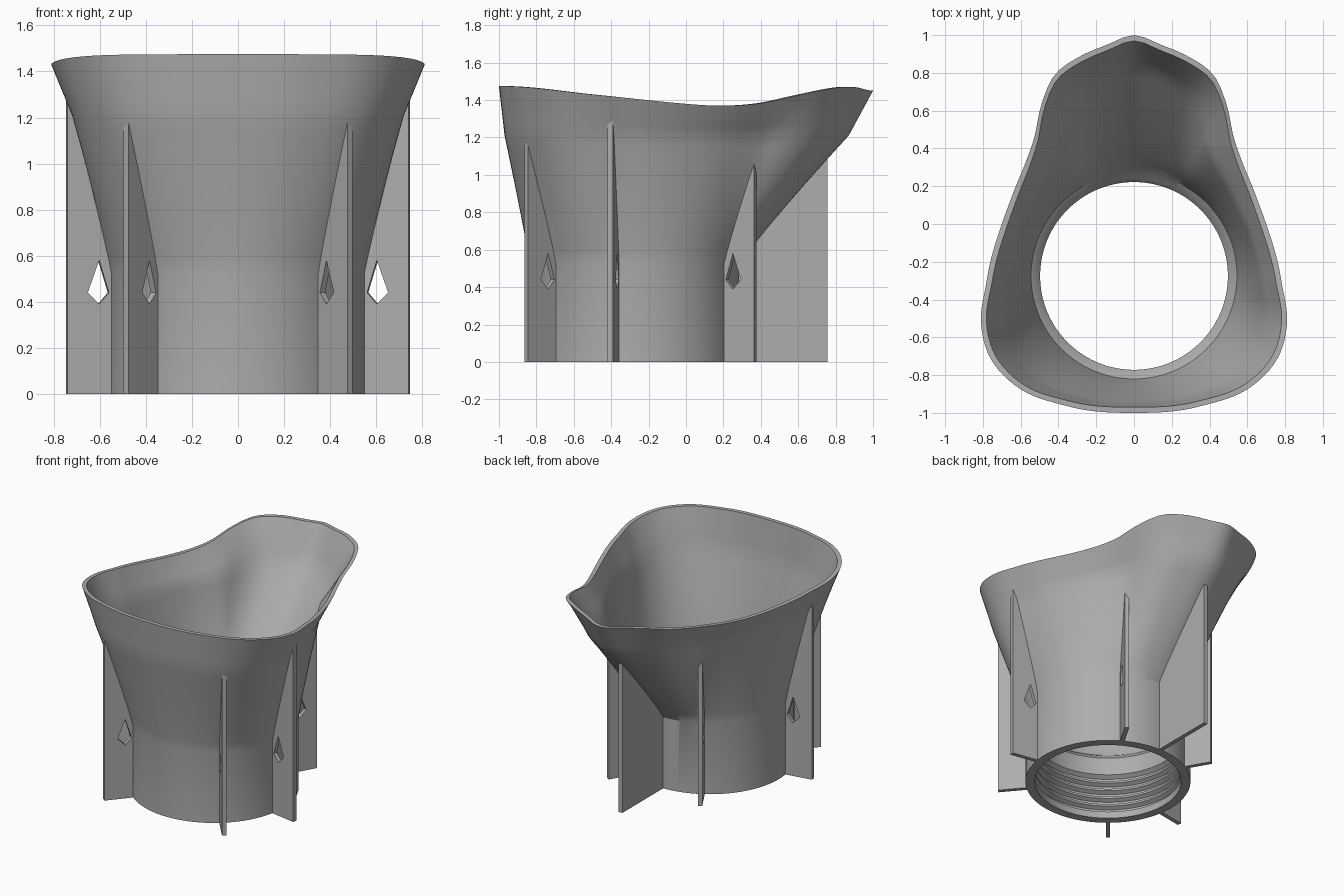
import bpy, bmesh, math
from mathutils import Vector, Matrix

if "Cube" in bpy.data.objects:
    bpy.data.objects.remove(bpy.data.objects["Cube"])

CY = -0.275          # y of the round collar's axis
R_OUT, R_IN = 0.56, 0.497
Z_COLLAR, Z_CREASE = 0.52, 1.21
COLUMNS = 144

grey = bpy.data.materials.new("grey_plastic")
grey.use_nodes = True
COLOUR = (0.42, 0.42, 0.42, 1)
grey.diffuse_color = COLOUR
grey.node_tree.nodes["Principled BSDF"].inputs["Base Color"].default_value = COLOUR

# half outlines, front to back
CREASE = [(0, -.97), (.3, -.94), (.55, -.83), (.68, -.67), (.72, -.5), (.7, -.3), (.62, 0),
          (.5, .25), (.41, .42), (.37, .58), (.31, .7), (.2, .79), (0, .87)]
RIM = [(0, -1), (.35, -.965), (.6, -.875), (.755, -.72), (.81, -.53), (.78, -.3), (.7, 0),
       (.605, .25), (.53, .45), (.485, .65), (.42, .79), (.3, .88), (.14, .95), (0, 1)]
RIM_Z = [(-1, 1.475), (-.5, 1.43), (0, 1.38), (.2, 1.37), (.4, 1.383), (.6, 1.425),
         (.8, 1.465), (.9, 1.47), (1, 1.45)]


def smooth(table, x):
    """Smooth curve through a table of (x, value) points."""
    n = len(table)
    i = max(k for k in range(n - 1) if k == 0 or table[k][0] <= x)

    def slope(k):
        if k in (0, n - 1):
            return 0
        return (table[k + 1][1] - table[k - 1][1]) / (table[k + 1][0] - table[k - 1][0])
    (x0, a), (x1, b) = table[i], table[i + 1]
    h = x1 - x0
    t = min(max((x - x0) / h, 0), 1)
    return (a * (1 + 2 * t) * (1 - t) ** 2 + b * t * t * (3 - 2 * t)
            + h * t * (1 - t) * (slope(i) * (1 - t) - slope(i + 1) * t))


def polar(outline):
    """Outline as (angle from the front, radius) about the collar axis."""
    return [(math.atan2(x, CY - y), math.hypot(x, y - CY)) for x, y in outline]


CREASE_P, RIM_P = polar(CREASE), polar(RIM)


def rim_point(a):
    r = smooth(RIM_P, a)
    return r, smooth(RIM_Z, CY - r * math.cos(a))


def wall_radius(a, z):
    """Outer radius of the funnel at angle a from the front and height z."""
    if z <= Z_COLLAR:
        return R_OUT
    rc = smooth(CREASE_P, a)
    if z <= Z_CREASE:
        t = (z - Z_COLLAR) / (Z_CREASE - Z_COLLAR)
        return R_OUT + (rc - R_OUT) * t ** 1.08
    r, top = rim_point(a)
    return rc + (r - rc) * (z - Z_CREASE) / (top - Z_CREASE)


def column(a):
    """Closed (radius, height) section of the funnel wall at angle a."""
    top = rim_point(a)[1]
    rise = [Z_COLLAR + (Z_CREASE - Z_COLLAR) * k / 10 for k in range(11)]
    rise += [Z_CREASE + (top - Z_CREASE) * k / 4 for k in range(1, 5)]
    pts = [(R_OUT, 0)] + [(wall_radius(a, z), z) for z in rise]
    for z in reversed(rise):
        pts.append((wall_radius(a, z) - .015 - .015 * (z - Z_COLLAR) / (top - Z_COLLAR), z))
    pts += [(.52, .5), (R_IN, .47), (R_IN, .34)]
    for k in range(5):                      # thread ridges
        z = .32 - k * .06
        pts += [(.525, z), (.525, z - .02), (R_IN, z - .03), (R_IN, z - .045)]
    return pts + [(R_IN, 0)]


def finish(obj, angle):
    obj.data.materials.clear()
    obj.data.materials.append(grey)
    bpy.ops.object.select_all(action='DESELECT')
    obj.select_set(True)
    bpy.context.view_layer.objects.active = obj
    bpy.ops.object.shade_smooth_by_angle(angle=math.radians(angle))


# funnel with threaded collar
bm = bmesh.new()
loops = []
for i in range(COLUMNS):
    turn = 2 * math.pi * i / COLUMNS - math.pi
    loops.append([bm.verts.new((r * math.sin(turn), CY - r * math.cos(turn), z))
                  for r, z in column(abs(turn))])
for i in range(COLUMNS):
    p, q = loops[i - 1], loops[i]
    for j in range(len(p)):
        bm.faces.new((p[j - 1], q[j - 1], q[j], p[j]))
bmesh.ops.recalc_face_normals(bm, faces=bm.faces)
mesh = bpy.data.meshes.new("funnel")
bm.to_mesh(mesh)
bm.free()
funnel = bpy.data.objects.new("funnel", mesh)
bpy.context.collection.objects.link(funnel)
finish(funnel, 30)


def add_rib(name, degrees, reach, has_hole):
    """Upright radial plate whose inner edge follows the funnel wall."""
    turn = math.radians(degrees)
    a = abs(turn)
    inner, z = [], 0
    while z < 1.4 and wall_radius(a, z) - .008 < reach:
        inner.append((wall_radius(a, z) - .008, z))
        z += .02
    outlines = [[(reach, 0), (reach, z)] + inner[::-1]]
    if has_hole:
        outlines.append([(.615, .39), (.665, .44), (.615, .58), (.572, .44)])
    curve = bpy.data.curves.new(name, 'CURVE')
    curve.dimensions = '2D'
    curve.fill_mode = 'BOTH'
    curve.extrude = .015
    for pts in outlines:
        spline = curve.splines.new('POLY')
        spline.points.add(len(pts) - 1)
        for point, (r, h) in zip(spline.points, pts):
            point.co = (r, h, 0, 1)
        spline.use_cyclic_u = True
    rib = bpy.data.objects.new(name, curve)
    bpy.context.collection.objects.link(rib)
    out = Vector((math.sin(turn), -math.cos(turn), 0))
    up = Vector((0, 0, 1))
    frame = Matrix((out, up, out.cross(up))).transposed().to_4x4()
    rib.matrix_world = Matrix.Translation((0, CY, 0)) @ frame
    bpy.ops.object.select_all(action='DESELECT')
    rib.select_set(True)
    bpy.context.view_layer.objects.active = rib
    bpy.ops.object.convert(target='MESH')
    finish(bpy.context.object, 20)


# supporting ribs, mirrored left and right, and the long one under the spout
for side, sign in (("left", 1), ("right", -1)):
    add_rib(f"front_rib_{side}", sign * 40, .757, True)
    add_rib(f"side_rib_{side}", sign * 80, .755, True)
    add_rib(f"rear_rib_{side}", sign * 150, .745, True)
add_rib("spout_rib", 180, 1.032, False)
